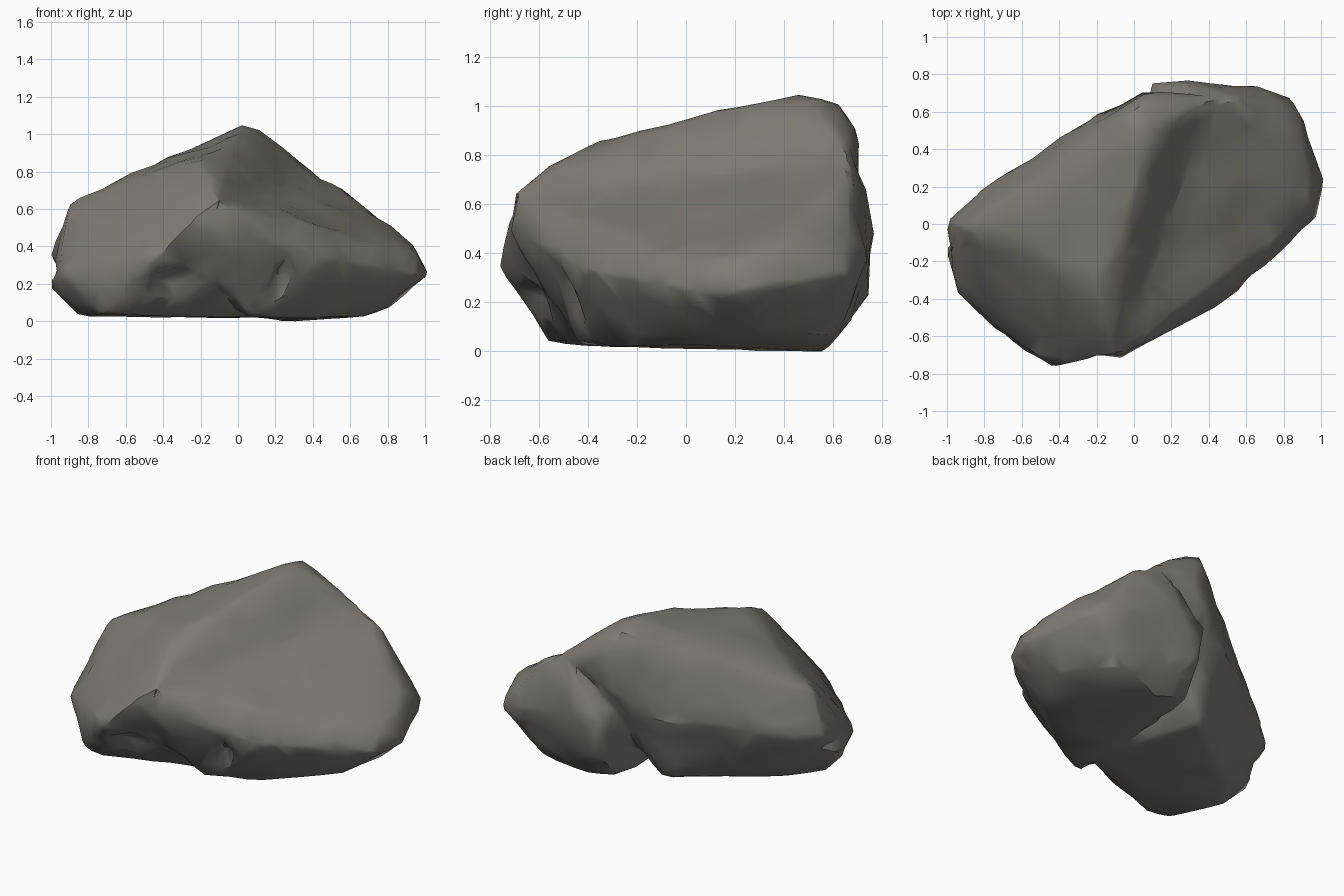
import bpy, bmesh
from math import radians
from mathutils import noise

if "Cube" in bpy.data.objects:
    bpy.data.objects.remove(bpy.data.objects["Cube"], do_unlink=True)

stone = bpy.data.materials.new("warm grey stone")
stone.use_nodes = True
colour = (0.215, 0.198, 0.170, 1)
stone.diffuse_color = colour
shader = stone.node_tree.nodes["Principled BSDF"]
shader.inputs["Base Color"].default_value = colour
shader.inputs["Roughness"].default_value = 0.9


def add_object(name, bm):
    mesh = bpy.data.meshes.new(name)
    bm.to_mesh(mesh)
    bm.free()
    obj = bpy.data.objects.new(name, mesh)
    bpy.context.collection.objects.link(obj)
    return obj


def hull(name, points):
    """Chiselled solid around a few corner points."""
    bm = bmesh.new()
    for p in points:
        bm.verts.new(p)
    result = bmesh.ops.convex_hull(bm, input=bm.verts[:])
    loose = {v for v in result["geom_interior"] if isinstance(v, bmesh.types.BMVert)}
    bmesh.ops.delete(bm, geom=list(loose), context="VERTS")
    bmesh.ops.recalc_face_normals(bm, faces=bm.faces[:])
    return add_object(name, bm)


def boolean(obj, other, operation):
    mod = obj.modifiers.new(operation.lower(), "BOOLEAN")
    mod.object, mod.operation, mod.solver = other, operation, "EXACT"


# Tall slab: ridge and crest, front face, rear cliff, step wall, undercut base
ridge_slab = hull("boulder", [
    (.03, .47, 1.05), (.13, .5, 1.02), (.02, .62, 1.01), (.02, .2, 1), (-.17, -.2, .88),
    (-.2, -.35, .86), (-.2, .36, .93), (-.46, .1, .83), (-.62, -.05, .75), (-.91, -.02, .62),
    (-.14, -.62, .72), (-.1, -.7, .65), (-.22, -.72, .56), (-.43, -.77, .36), (-.6, -.63, .36),
    (-.74, -.57, .18), (-.96, -.34, .26), (-1.01, -.17, .18), (-1, .02, .38),
    (-.8, .18, .4), (-.48, .36, .5), (-.2, .58, .5), (.04, .7, .66),
    (.06, .69, .92), (.2, .71, .77), (.28, .61, .89), (.42, .67, .77), (.27, .22, .7), (.27, 0, .58),
    (-.85, -.2, .03), (-.72, -.54, .04), (-.57, -.56, .04), (-.18, -.38, .03), (-.68, .03, .03),
    (-.38, .21, .03), (-.14, .42, .04), (.1, -.28, .02)])

# Lower slab: sloping top, jutting rim, rear bulge, undercut base
side_slab = hull("side_slab", [
    (-.08, -.69, .63), (-.12, -.3, .74), (.27, .02, .64), (.27, .25, .71), (.4, .66, .77),
    (.53, .67, .72), (.63, .62, .6), (.92, .42, .42), (.95, .1, .37), (1.01, .25, .25),
    (.86, .67, .32), (.66, .74, .4), (.3, .76, .47), (.3, .72, .68), (.1, .76, .45),
    (.13, .74, .24), (.97, .02, .25), (.72, -.13, .4), (.47, -.43, .34), (.13, -.59, .45),
    (-.08, -.71, .5), (-.22, -.7, .5), (-.14, -.58, .25), (.82, .3, .08), (.6, .62, .07),
    (.3, .57, 0), (.08, .59, .06), (.68, .03, .03), (.38, -.26, .02), (.05, -.44, .03)])
boolean(ridge_slab, side_slab, "UNION")


# Hollows broken out of the rock: position, size, turn about z
def hollow(name, place, size, turn):
    bm = bmesh.new()
    bmesh.ops.create_icosphere(bm, subdivisions=1, radius=1)
    obj = add_object(name, bm)
    obj.location, obj.scale = place, size
    obj.rotation_euler.z = radians(turn)
    boolean(ridge_slab, obj, "DIFFERENCE")
    return obj


cutters = [side_slab,
           hollow("front_hollow", (-.28, -.66, .19), (.24, .13, .12), -12),
           hollow("nose_hollow", (-.18, -.76, .43), (.13, .08, .04), 0),
           hollow("front_groove", (.25, -.5, .16), (.07, .13, .2), 30),
           hollow("rear_groove", (-.02, .71, .22), (.09, .11, .2), 30),
           hollow("end_notch", (-1.03, -.1, .28), (.1, .22, .06), 0)]

# Weather the joined mass, swelling it to make up for the softening
remesh = ridge_slab.modifiers.new("weld", "REMESH")
remesh.mode, remesh.voxel_size = "VOXEL", 0.025
soften = ridge_slab.modifiers.new("soften", "SMOOTH")
soften.factor, soften.iterations = 0.5, 3
bpy.context.view_layer.update()
graph = bpy.context.evaluated_depsgraph_get()
bm = bmesh.new()
bm.from_mesh(ridge_slab.evaluated_get(graph).to_mesh())
bm.normal_update()
for v, n in [(v, v.normal.copy()) for v in bm.verts]:
    lump = noise.noise(v.co * 3.2) * 0.012 + noise.noise(v.co * 7) * 0.012
    v.co += n * (0.003 + lump * (0.3 if n.z < -0.8 else 1))
bmesh.ops.translate(bm, verts=bm.verts, vec=(0, 0, -min(v.co.z for v in bm.verts)))

ridge_slab.modifiers.clear()
bm.to_mesh(ridge_slab.data)
bm.free()
for c in cutters:
    bpy.data.objects.remove(c, do_unlink=True)
ridge_slab.data.materials.clear()
ridge_slab.data.materials.append(stone)

# Break the surface into uneven facets
facets = ridge_slab.modifiers.new("facets", "DECIMATE")
facets.ratio = 0.04
bpy.ops.object.select_all(action="DESELECT")
ridge_slab.select_set(True)
bpy.context.view_layer.objects.active = ridge_slab
bpy.ops.object.modifier_apply(modifier="facets")
bpy.ops.object.shade_smooth_by_angle(angle=radians(38))
